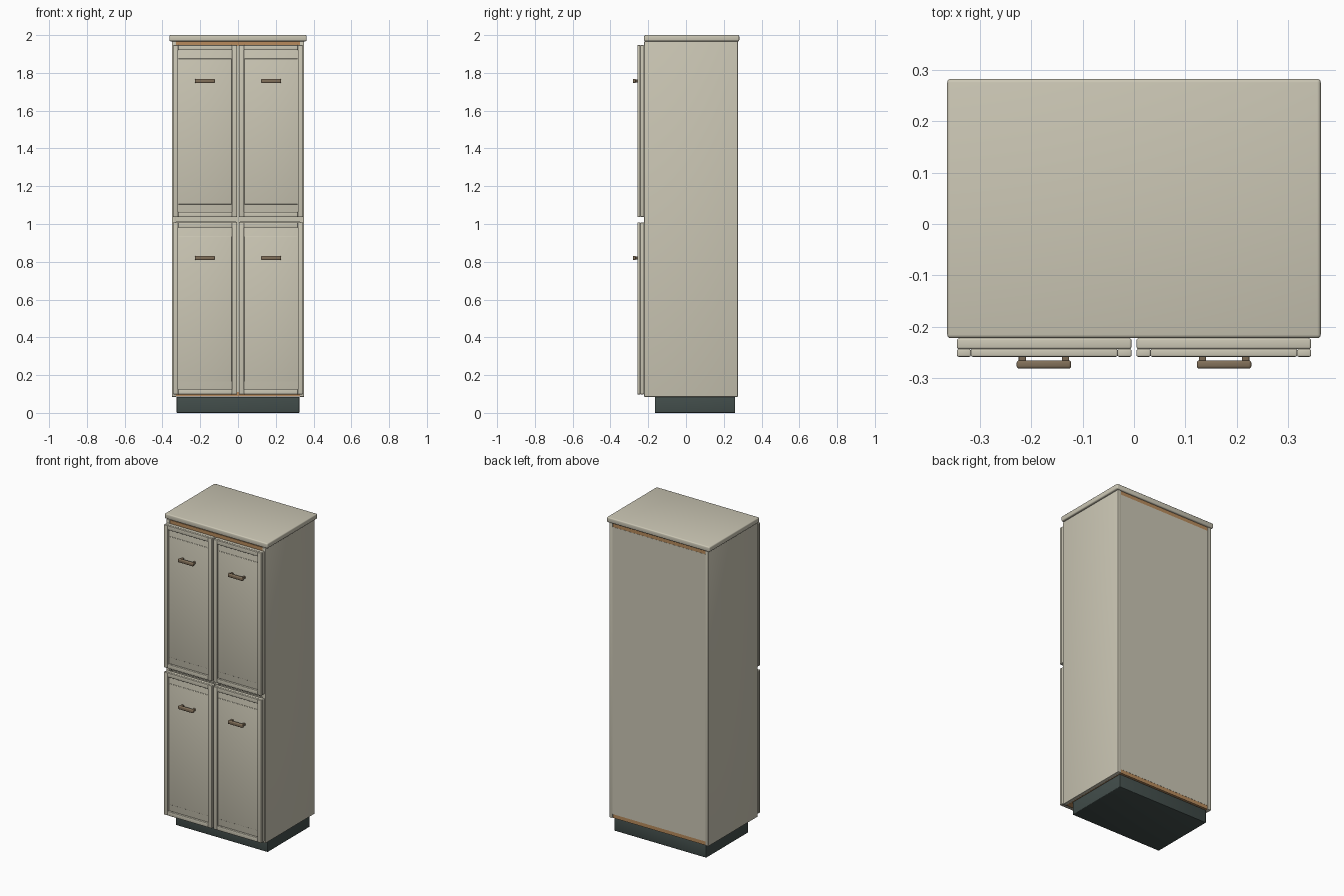
import bpy, bmesh, math
from mathutils import Vector

cube = bpy.data.objects.get("Cube")
if cube:
    bpy.data.objects.remove(cube, do_unlink=True)


def material(name, rgb):
    m = bpy.data.materials.new(name)
    m.use_nodes = True
    m.diffuse_color = (*rgb, 1)
    m.node_tree.nodes["Principled BSDF"].inputs["Base Color"].default_value = (*rgb, 1)
    return m


CREAM = material("cream paint", (0.60, 0.57, 0.46))
WOOD = material("wood edge", (0.48, 0.26, 0.11))
DARK = material("dark plinth", (0.055, 0.075, 0.07))
BRONZE = material("bronze handle", (0.22, 0.16, 0.10))


def finish(obj, mat, bevel):
    obj.data.materials.append(mat)
    bpy.context.view_layer.objects.active = obj
    for o in bpy.context.selected_objects:
        o.select_set(False)
    obj.select_set(True)
    if bevel:
        mod = obj.modifiers.new("bevel", "BEVEL")
        mod.width = bevel
        mod.segments = 3
        bpy.ops.object.modifier_apply(modifier=mod.name)
    bpy.ops.object.shade_smooth_by_angle(angle=math.radians(35))
    return obj


def box(name, x, y, z, mat, bevel=0.0):
    """Box between (min, max) pairs on each axis."""
    bm = bmesh.new()
    bmesh.ops.create_cube(bm, size=1)
    lo, hi = Vector((x[0], y[0], z[0])), Vector((x[1], y[1], z[1]))
    for v in bm.verts:
        v.co = Vector([(lo[i] + hi[i]) / 2 + v.co[i] * (hi[i] - lo[i]) for i in range(3)])
    mesh = bpy.data.meshes.new(name)
    bm.to_mesh(mesh)
    bm.free()
    obj = bpy.data.objects.new(name, mesh)
    bpy.context.collection.objects.link(obj)
    return finish(obj, mat, bevel)


# Carcass
BOTTOM, TOP = 0.085, 1.967
box("plinth", (-0.325, 0.325), (-0.165, 0.26), (0, BOTTOM), DARK, 0.004)
box("top_slab", (-0.363, 0.363), (-0.222, 0.282), (TOP, 2.0), CREAM, 0.007)
for side, s in (("right", -1), ("left", 1)):
    box(side + "_side_panel", sorted((s * 0.327, s * 0.35)), (-0.222, 0.275), (BOTTOM, TOP), CREAM, 0.003)
for name, z0 in (("bottom_board", BOTTOM + 0.001), ("top_board", TOP - 0.025)):
    box(name, (-0.327, 0.327), (-0.219, 0.271), (z0, z0 + 0.024), WOOD)
box("back_panel", (-0.327, 0.327), (0.258, 0.272), (BOTTOM + 0.025, TOP - 0.025), CREAM)
box("middle_shelf", (-0.327, 0.327), (-0.217, 0.258), (1.01, 1.036), CREAM)
box("centre_divider", (-0.011, 0.011), (-0.217, 0.258), (BOTTOM + 0.025, TOP - 0.025), CREAM)


def door(name, s, z0, z1, handle_z):
    """Slab with an applied frame, a thin raised field and a bar handle."""
    x0, x1 = sorted((s * 0.005, s * 0.344))
    w = 0.027
    front = (-0.258, -0.243)
    box(name + "_slab", (x0, x1), (-0.243, -0.222), (z0, z1), CREAM, 0.004)
    for part, a, b in (("inner_stile", x0, x0 + w), ("outer_stile", x1 - w, x1)):
        box(name + "_" + part, (a, b), front, (z0, z1), CREAM, 0.003)
    for part, a, b in (("lower_rail", z0, z0 + w), ("upper_rail", z1 - w, z1)):
        box(name + "_" + part, (x0 + w, x1 - w), front, (a, b), CREAM, 0.003)
    box(name + "_field", (x0 + w + 0.001, x1 - w - 0.001), (-0.246, -0.242),
        (z0 + w + 0.04, z1 - w - 0.045), CREAM, 0.0018)
    # Handle bar on two posts
    cx = s * 0.175
    box(name + "_handle_bar", (cx - 0.053, cx + 0.053), (-0.281, -0.265),
        (handle_z - 0.011, handle_z + 0.011), BRONZE, 0.005)
    for tag, d in (("a", -0.042), ("b", 0.042)):
        box(name + "_handle_post_" + tag, (cx + d - 0.007, cx + d + 0.007), (-0.267, -0.244),
            (handle_z - 0.007, handle_z + 0.007), BRONZE, 0.002)


for side, s in (("right", -1), ("left", 1)):
    door("lower_" + side + "_door", s, 0.098, 1.008, 0.82)
    door("upper_" + side + "_door", s, 1.037, 1.947, 1.757)
